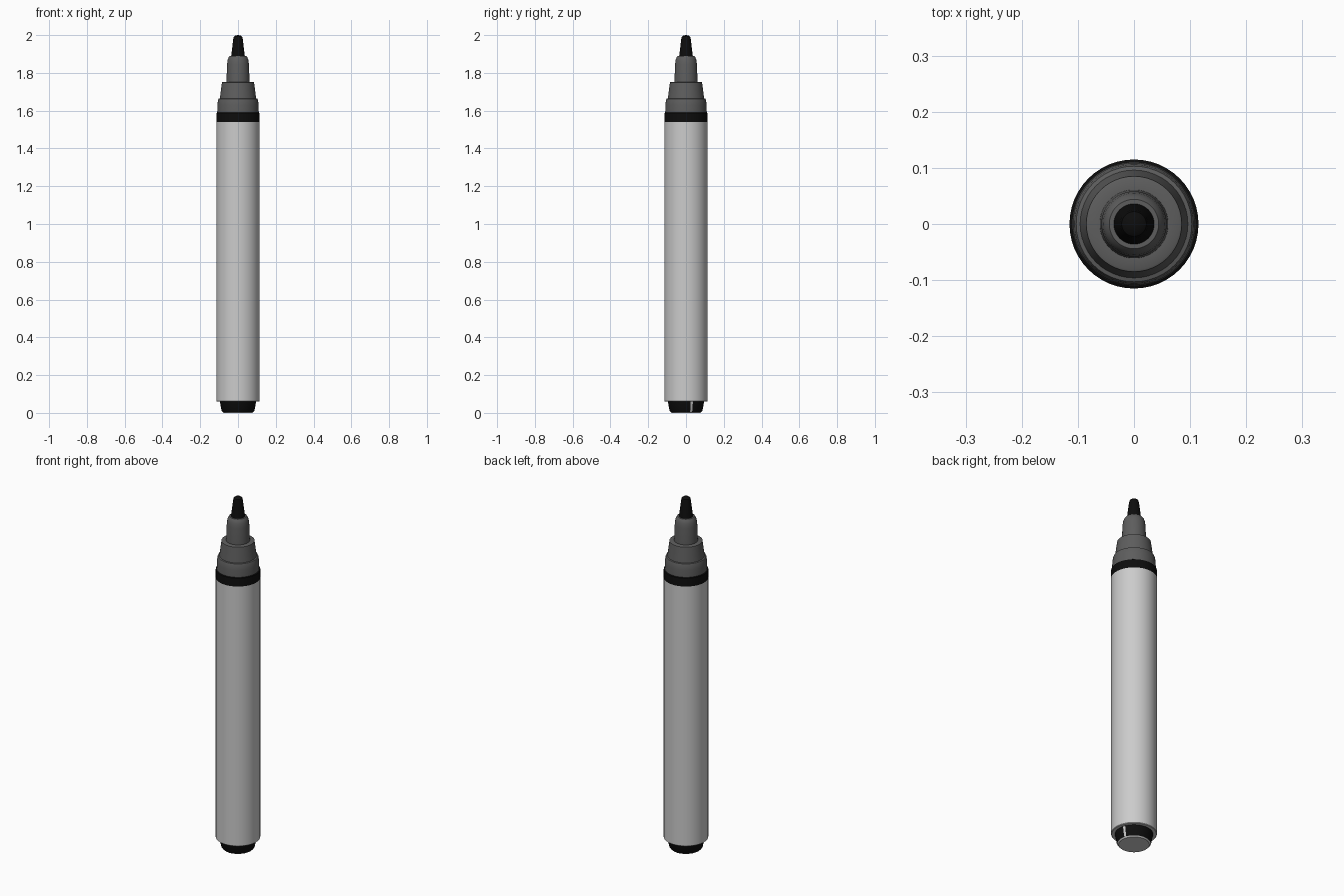
import bpy, bmesh, math

if "Cube" in bpy.data.objects:
    bpy.data.objects.remove(bpy.data.objects["Cube"])

SIDES = 48


def material(name, value):
    m = bpy.data.materials.new(name)
    m.diffuse_color = (value, value, value, 1)
    m.use_nodes = True
    m.node_tree.nodes["Principled BSDF"].inputs["Base Color"].default_value = m.diffuse_color
    return m


black = material("black_plastic", 0.004)
dark = material("dark_grey_plastic", 0.11)
light = material("light_grey_plastic", 0.75)


def lathe(name, profile, *mats):
    """Revolve (radius, z) points, listed bottom to top, around the z axis."""
    bm = bmesh.new()
    rings = []
    for r, z in profile:
        if r == 0:
            rings.append([bm.verts.new((0, 0, z))] * SIDES)
        else:
            rings.append([bm.verts.new((r * math.cos(math.tau * i / SIDES),
                                        r * math.sin(math.tau * i / SIDES), z))
                          for i in range(SIDES)])
    for a, b in zip(rings, rings[1:]):
        for i in range(SIDES):
            j = (i + 1) % SIDES
            corners = list(dict.fromkeys((a[i], a[j], b[j], b[i])))
            bm.faces.new(corners)
    mesh = bpy.data.meshes.new(name)
    bm.to_mesh(mesh)
    bm.free()
    ob = bpy.data.objects.new(name, mesh)
    bpy.context.collection.objects.link(ob)
    for m in mats:
        mesh.materials.append(m)
    bpy.ops.object.select_all(action='DESELECT')
    ob.select_set(True)
    bpy.context.view_layer.objects.active = ob
    bpy.ops.object.shade_smooth_by_angle(angle=math.radians(30))
    return ob


# End plug: black wall with one pale strip
plug = lathe("end_plug", [(0.083, 0.006), (0.087, 0.012), (0.096, 0.06)], black, light)
for p in plug.data.polygons:
    angle = math.degrees(math.atan2(p.center.y, p.center.x))
    if 15 < angle < 22.5:
        p.material_index = 1

# Pale underside of the plug
lathe("end_disc", [(0, 0), (0.077, 0), (0.083, 0.006)], light)

# Main barrel
lathe("barrel", [(0.096, 0.06), (0.112, 0.06), (0.115, 0.063), (0.115, 1.54)], light)

# Black colour band
lathe("colour_band", [(0.115, 1.54), (0.115, 1.587), (0.11, 1.59)], black)

# Stepped collar and nib holder
lathe("collar", [(0.11, 1.59), (0.109, 1.63), (0.106, 1.655), (0.103, 1.663),
                 (0.096, 1.665), (0.085, 1.75), (0.081, 1.752), (0.061, 1.752)], dark)
lathe("nib_holder", [(0.061, 1.752), (0.058, 1.845), (0.055, 1.868), (0.050, 1.882),
                     (0.044, 1.89), (0.036, 1.89)], dark)

# Writing nib
lathe("nib", [(0.036, 1.89), (0.025, 1.98), (0.022, 1.992),
              (0.014, 1.998), (0, 2.0)], black)
